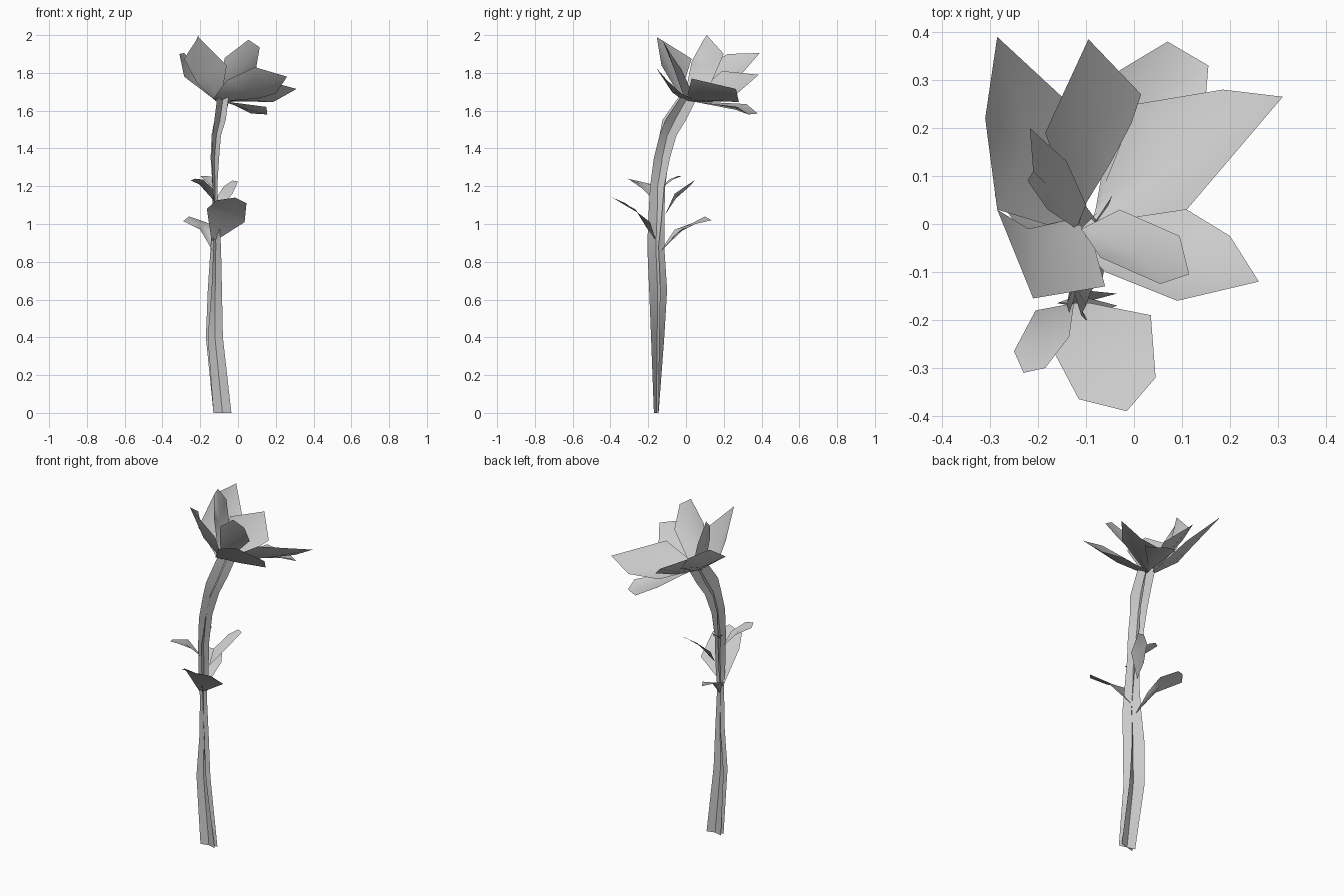
import bpy
from mathutils import Vector


def make_mesh(name, verts, faces):
    mesh = bpy.data.meshes.new(name)
    mesh.from_pydata(verts, [], faces)
    mesh.update()
    obj = bpy.data.objects.new(name, mesh)
    bpy.context.collection.objects.link(obj)
    mesh.polygons.foreach_set("use_smooth", [True] * len(mesh.polygons))
    return obj


def blade(name, bulge, *outline):
    """Thin petal or leaf: a sheet whose centre bulges up (+) or cups down (-)."""
    pts = [Vector(p) for p in outline]
    n = len(pts)
    mid = sum(pts, Vector()) / n
    normal = sum(((pts[i] - mid).cross(pts[(i + 1) % n] - mid) for i in range(n)), Vector()).normalized()
    if normal.z < 0:
        normal.negate()
    faces = [(n, i, (i + 1) % n) for i in range(n)]
    return make_mesh(name, pts + [mid + normal * bulge], faces)


def ribbon(name, *stations):
    """Flat twisting strip; each station is (x1, y1, x2, y2, z)."""
    verts = []
    for x1, y1, x2, y2, z in stations:
        verts += [(x1, y1, z), ((x1 + x2) / 2, (y1 + y2) / 2, z), (x2, y2, z)]
    faces = [(3 * r + i, 3 * r + i + 1, 3 * r + i + 4, 3 * r + i + 3)
             for r in range(len(stations) - 1) for i in range(2)]
    return make_mesh(name, verts, faces)


# Stem: two twisting strips that cross each other along their length
ribbon("stem_main",
       (-.13, -.145, -.035, -.17, 0), (-.17, -.115, -.08, -.185, .4),
       (-.16, -.10, -.085, -.195, .65), (-.145, -.115, -.09, -.205, .88),
       (-.135, -.115, -.10, -.20, 1.02), (-.135, -.11, -.11, -.19, 1.2),
       (-.145, -.09, -.10, -.17, 1.35), (-.14, -.055, -.09, -.14, 1.47),
       (-.125, -.01, -.065, -.11, 1.55), (-.11, .05, -.05, -.03, 1.67))
ribbon("stem_cross",
       (-.13, -.17, -.035, -.145, 0), (-.16, -.165, -.085, -.14, .4),
       (-.14, -.165, -.10, -.135, .65), (-.13, -.175, -.105, -.145, .88),
       (-.135, -.18, -.105, -.13, 1.02), (-.135, -.185, -.11, -.115, 1.2),
       (-.14, -.17, -.11, -.085, 1.35), (-.135, -.14, -.09, -.05, 1.47),
       (-.125, -.125, -.07, .0, 1.55), (-.11, -.04, -.045, .06, 1.67))

# Leaves around the middle of the stem, arching outwards
blade("leaf_front", .02, (-.14, -.165, .91), (-.09, -.165, .93), (.035, -.19, 1.01),
      (.045, -.32, 1.11), (-.015, -.39, 1.14), (-.115, -.365, 1.125), (-.165, -.27, 1.08))
blade("leaf_left", .01, (-.125, -.165, 1.12), (-.205, -.18, 1.21), (-.25, -.265, 1.23),
      (-.23, -.31, 1.24), (-.185, -.30, 1.235), (-.135, -.235, 1.19))
blade("leaf_right", .01, (-.115, -.11, 1.05), (-.12, -.06, 1.13), (-.075, .02, 1.2),
      (-.03, .045, 1.23), (0, .035, 1.225), (-.03, -.06, 1.16))
blade("leaf_back", .015, (-.13, -.14, .85), (-.14, -.05, .95), (-.145, .05, 1.0),
      (-.2, .135, 1.02), (-.26, .10, 1.04), (-.29, .06, 1.015), (-.2, -.06, .97))
blade("leaf_small", .0, (-.13, -.13, 1.19), (-.14, -.05, 1.25), (-.17, -.02, 1.255),
      (-.20, -.04, 1.255), (-.18, -.09, 1.235))

# Flower: open cup of overlapping petals
blade("petal_back_left", -.03, (-.12, -.02, 1.655), (-.285, .03, 1.78), (-.31, .22, 1.9),
      (-.285, .39, 1.905), (-.15, .265, 1.76), (-.10, .05, 1.65))
blade("petal_back", -.015, (-.12, .01, 1.65), (-.185, .19, 1.81), (-.095, .385, 1.79),
      (.015, .27, 1.69), (-.005, .21, 1.67), (-.05, .125, 1.65))
blade("petal_back_low", -.01, (-.08, .03, 1.65), (-.03, .32, 1.635), (.07, .38, 1.585),
      (.155, .33, 1.58), (.15, .27, 1.62))
blade("petal_right", -.03, (-.09, .0, 1.65), (-.07, .06, 1.645), (.005, .25, 1.65),
      (.185, .28, 1.645), (.31, .265, 1.715), (.11, .03, 1.77))
blade("petal_front_right", -.03, (-.13, -.03, 1.665), (-.06, -.10, 1.76), (.09, -.16, 1.83),
      (.26, -.12, 1.78), (.2, -.025, 1.69), (.11, .03, 1.665), (-.07, .03, 1.65))
blade("petal_front_left", -.03, (-.09, -.02, 1.655), (-.06, -.13, 1.84), (-.21, -.155, 1.99),
      (-.285, .03, 1.875), (-.22, -.01, 1.75), (-.13, .01, 1.66))
blade("petal_inner_right", -.015, (-.11, -.01, 1.67), (-.07, -.07, 1.88), (.055, -.125, 1.975),
      (.115, -.105, 1.935), (.095, -.025, 1.82), (-.03, .03, 1.7))
blade("petal_inner_left", -.015, (-.12, -.01, 1.66), (-.18, .03, 1.86), (-.222, .09, 1.97),
      (-.21, .11, 2.0), (-.217, .2, 1.9), (-.14, .13, 1.74), (-.10, .04, 1.67))
